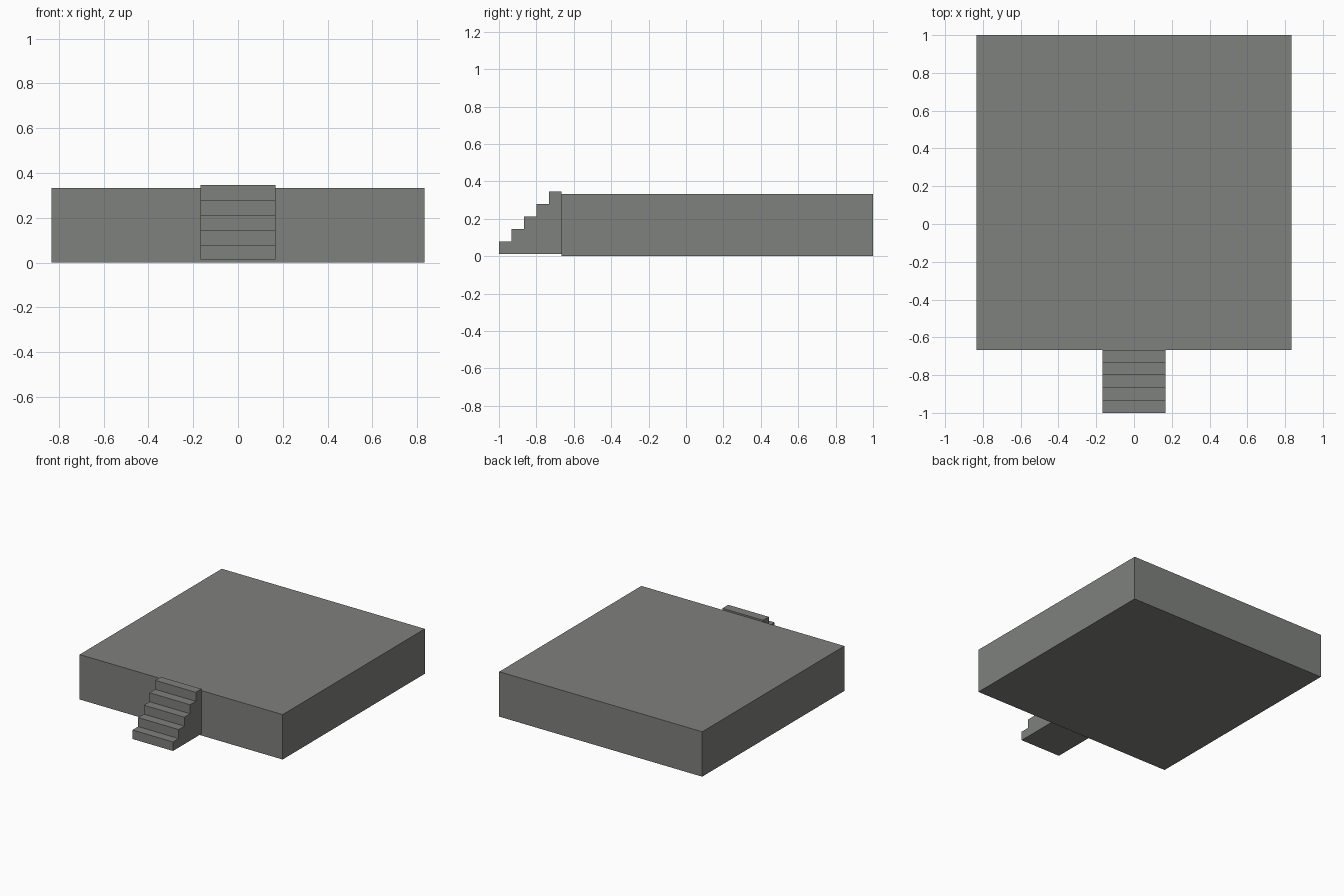
import bpy, bmesh

if "Cube" in bpy.data.objects:
    bpy.data.objects.remove(bpy.data.objects["Cube"])

stone = bpy.data.materials.new("grey stone")
stone.diffuse_color = (0.212, 0.220, 0.205, 1)
stone.use_nodes = True
stone.node_tree.nodes["Principled BSDF"].inputs["Base Color"].default_value = stone.diffuse_color


def extrude_profile(name, profile, half_width):
    """Extrude a closed (y, z) profile symmetrically along x."""
    bm = bmesh.new()
    face = bm.faces.new([bm.verts.new((-half_width, y, z)) for y, z in profile])
    ext = bmesh.ops.extrude_face_region(bm, geom=[face])
    moved = [v for v in ext["geom"] if isinstance(v, bmesh.types.BMVert)]
    bmesh.ops.translate(bm, verts=moved, vec=(2 * half_width, 0, 0))
    bmesh.ops.recalc_face_normals(bm, faces=bm.faces)
    mesh = bpy.data.meshes.new(name)
    bm.to_mesh(mesh)
    bm.free()
    mesh.materials.append(stone)
    obj = bpy.data.objects.new(name, mesh)
    bpy.context.collection.objects.link(obj)
    return obj


# Square raised platform
FRONT, HEIGHT = -2 / 3, 1 / 3
extrude_profile("platform", [(FRONT, 0), (1, 0), (1, HEIGHT), (FRONT, HEIGHT)], 5 / 6)

# Five-step staircase, sitting slightly above the platform's base and top
STEPS, STEP, BASE = 5, 1 / 15, 0.0125
stairs = [(FRONT, BASE), (-1, BASE)]
for i in range(STEPS):
    z = BASE + (i + 1) * STEP
    stairs += [(-1 + i * STEP, z), (-1 + (i + 1) * STEP, z)]
extrude_profile("front_stairs", stairs, 1 / 6)
